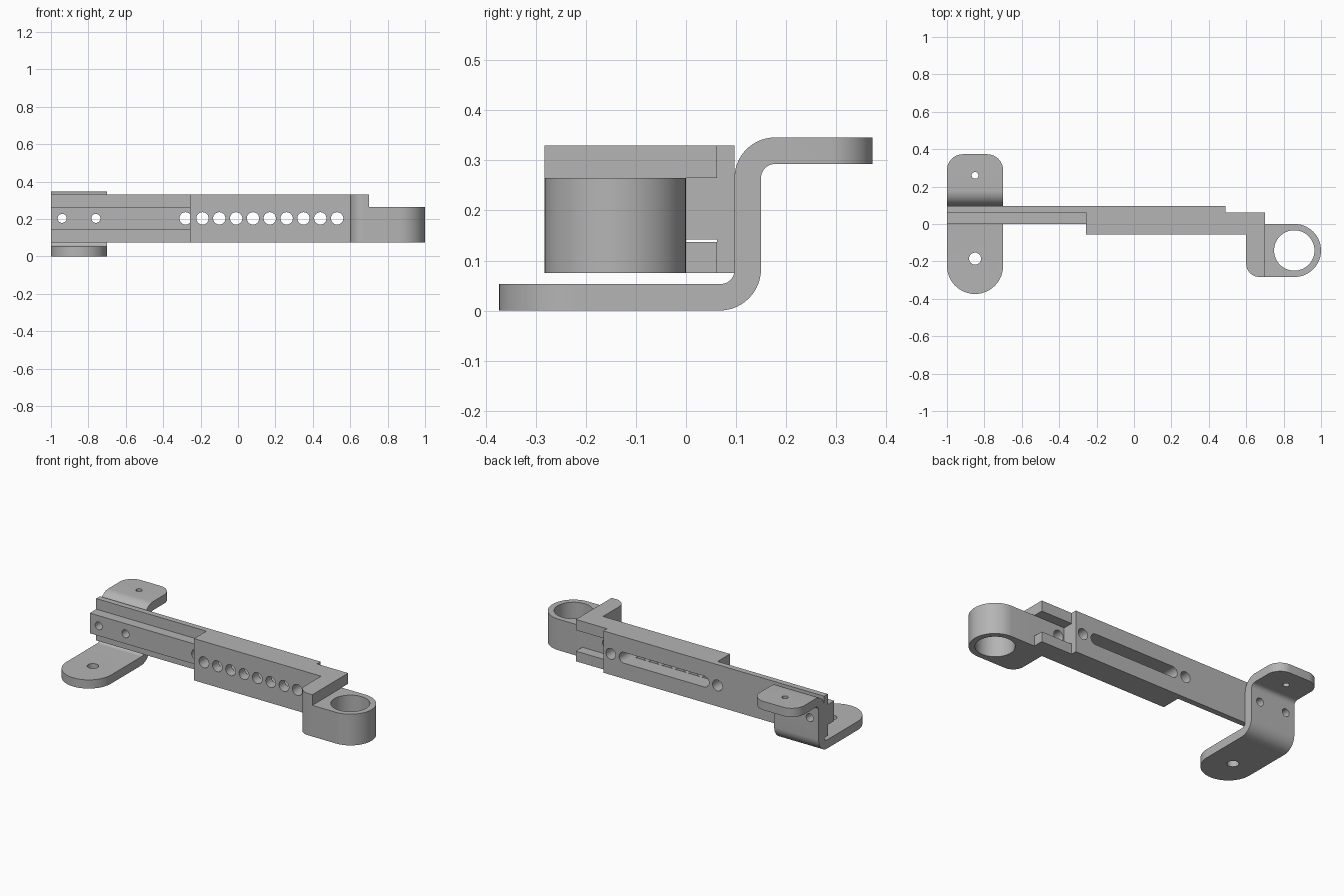
import bpy, bmesh, math
from mathutils import Vector

cube = bpy.data.objects.get("Cube")
if cube:
    bpy.data.objects.remove(cube, do_unlink=True)

grey = bpy.data.materials.new("plain_grey")
grey.use_nodes = True
grey.diffuse_color = (0.46, 0.46, 0.46, 1)
grey.node_tree.nodes["Principled BSDF"].inputs["Base Color"].default_value = (0.46, 0.46, 0.46, 1)


def fillet(corners, steps=14):
    """Round each (u, v, radius) corner of a closed outline."""
    out = []
    for i, (u, v, r) in enumerate(corners):
        p = Vector((u, v))
        if not r:
            out.append(p)
            continue
        a = (Vector(corners[i - 1][:2]) - p).normalized()
        b = (Vector(corners[(i + 1) % len(corners)][:2]) - p).normalized()
        half = a.angle(b) / 2
        centre = p + (a + b).normalized() * r / math.sin(half)
        start = p + a * r / math.tan(half) - centre
        end = p + b * r / math.tan(half) - centre
        sweep = math.atan2(start.x * end.y - start.y * end.x, start.dot(end))
        for k in range(steps + 1):
            t = sweep * k / steps
            c, s = math.cos(t), math.sin(t)
            out.append(centre + Vector((start.x * c - start.y * s, start.x * s + start.y * c)))
    return out


def prism(name, corners, axis, low, high):
    """Extrude an outline along an axis."""
    place = {"x": lambda u, v: (low, u, v),
             "y": lambda u, v: (u, low, v),
             "z": lambda u, v: (u, v, low)}[axis]
    bm = bmesh.new()
    verts = [bm.verts.new(place(*p)) for p in fillet(corners)]
    bmesh.ops.remove_doubles(bm, verts=verts, dist=1e-5)
    face = bm.faces.new([v for v in verts if v.is_valid])
    move = Vector([(high - low) * (a == axis) for a in "xyz"])
    geom = bmesh.ops.extrude_face_region(bm, geom=[face])["geom"]
    bmesh.ops.translate(bm, vec=move, verts=[g for g in geom if isinstance(g, bmesh.types.BMVert)])
    bmesh.ops.recalc_face_normals(bm, faces=bm.faces)
    mesh = bpy.data.meshes.new(name)
    bm.to_mesh(mesh)
    bm.free()
    mesh.materials.append(grey)
    obj = bpy.data.objects.new(name, mesh)
    bpy.context.collection.objects.link(obj)
    return obj


def combine(obj, tool, operation="DIFFERENCE"):
    """Apply a boolean and discard its tool."""
    mod = obj.modifiers.new("cut", "BOOLEAN")
    mod.object, mod.operation, mod.solver = tool, operation, "EXACT"
    bpy.context.view_layer.objects.active = obj
    bpy.ops.object.modifier_apply(modifier=mod.name)
    bpy.data.objects.remove(tool, do_unlink=True)


def slot(obj, axis, u0, u1, v, r):
    """Cut a round-ended slot, or a round hole when u0 equals u1."""
    outline = [(u0 - r, v - r, r), (u1 + r, v - r, r), (u1 + r, v + r, r), (u0 - r, v + r, r)]
    combine(obj, prism("hole_cutter", outline, axis, -0.6, 0.6))


BOTTOM, TOP, MID = 0.075, 0.33, 0.203
RIB_LOW, RIB_TOP = 0.142, 0.265
BACK, SEAM = 0.097, 0.062

# Fixed rail: T section with adjusting slot and screw holes
rail = prism("fixed_rail", [(BACK, BOTTOM, 0), (BACK, TOP, 0), (SEAM, TOP, 0), (SEAM, RIB_TOP, 0),
                            (0, RIB_TOP, 0), (0, RIB_LOW, 0), (SEAM, RIB_LOW, 0), (SEAM, BOTTOM, 0)],
             "x", -1, 0.49)
slot(rail, "y", -0.19, 0.35, MID, 0.033)
for x in (-0.28, 0.44):
    slot(rail, "y", x, x, MID, 0.033)

# Sliding channel: C section with a row of holes
channel = prism("sliding_channel", [(-0.057, BOTTOM, 0), (SEAM, BOTTOM, 0), (SEAM, 0.137, 0), (0, 0.137, 0),
                                    (0, RIB_TOP, 0), (SEAM, RIB_TOP, 0), (SEAM, TOP, 0), (-0.057, TOP, 0)],
                "x", -0.257, 0.7)
for i in range(9):
    x = -0.19 + 0.09 * i
    slot(channel, "y", x, x, MID, 0.033)

# Arm and ring holder at the end of the channel
arm = prism("holder_arm", [(0.6, -0.283, 0.07), (0.7, -0.283, 0), (0.7, -0.057, 0), (0.6, -0.057, 0)],
            "z", BOTTOM, TOP)
ring = prism("ring_holder", [(0.7, -0.283, 0), (1, -0.283, 0.1415), (1, 0, 0.1415), (0.7, 0, 0)],
             "z", BOTTOM, RIB_TOP)
slot(ring, "z", 0.857, 0.857, -0.1415, 0.108)

# Bent bracket: Z section trimmed to a rounded plan
bracket = prism("bent_bracket", [(-0.5, 0, 0), (0.15, 0, 0.083), (0.15, 0.293, 0.028), (0.5, 0.293, 0),
                                 (0.5, 0.346, 0), (BACK, 0.346, 0.081), (BACK, 0.053, 0.028), (-0.5, 0.053, 0)],
                "x", -1.05, -0.65)
plan = prism("plan_cutter", [(-1, -0.374, 0.15), (-0.7, -0.374, 0.15), (-0.7, 0.373, 0.085), (-1, 0.373, 0.085)],
             "z", -0.2, 0.6)
combine(bracket, plan, "INTERSECT")
slot(bracket, "z", -0.85, -0.85, -0.185, 0.032)
slot(bracket, "z", -0.85, -0.85, 0.26, 0.018)
for part in (rail, bracket):
    for x in (-0.94, -0.76):
        slot(part, "y", x, x, MID, 0.024)

# Smooth curves, crisp edges
for part in (rail, channel, arm, ring, bracket):
    part.data.shade_smooth()
    part.data.set_sharp_from_angle(angle=math.radians(30))
